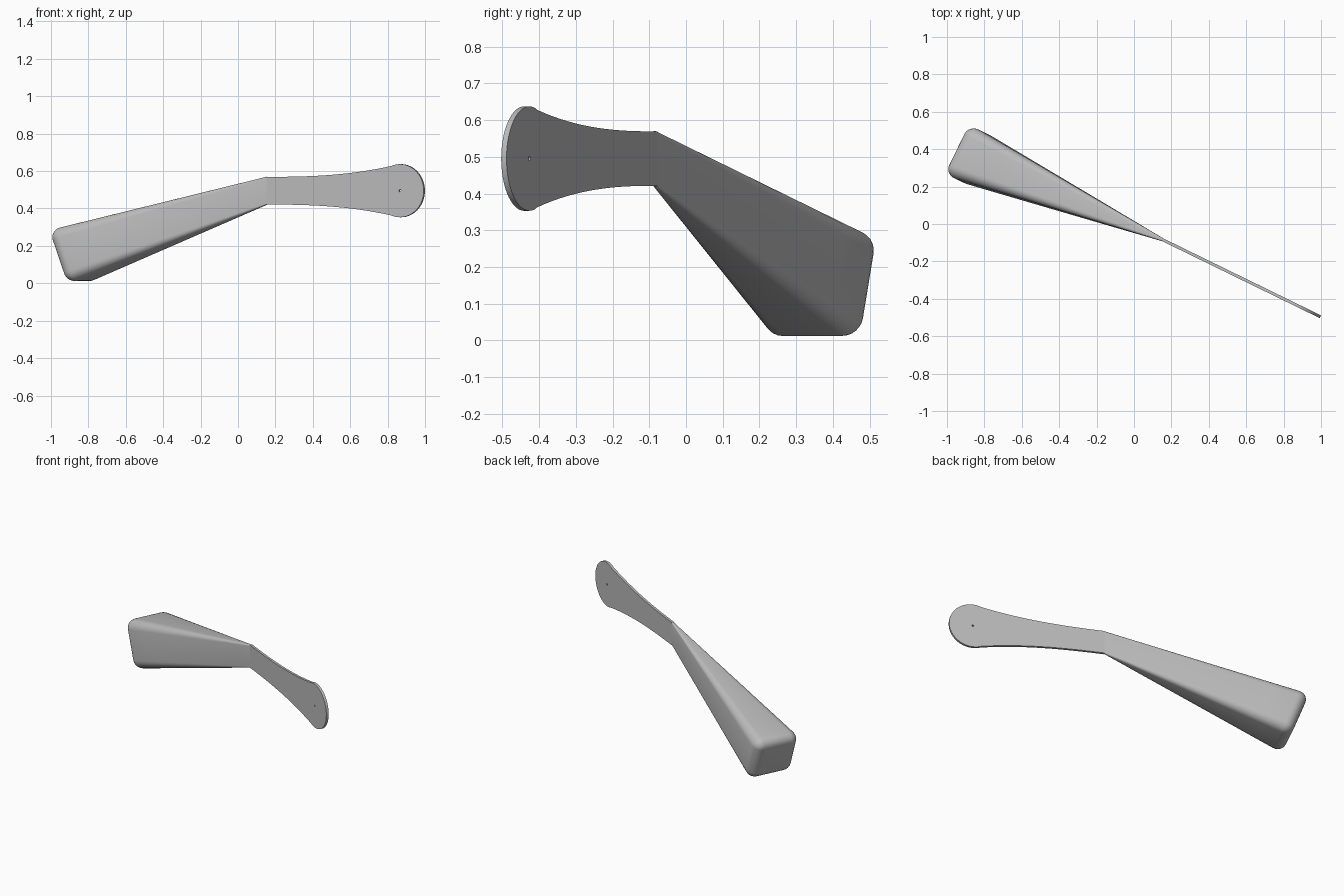
import bpy, bmesh, math
from mathutils import Vector, Matrix

cube = bpy.data.objects.get("Cube")
if cube:
    bpy.data.objects.remove(cube, do_unlink=True)

grey = bpy.data.materials.new("light grey")
grey.use_nodes = True
colour = (0.5, 0.5, 0.5, 1)
grey.diffuse_color = colour
grey.node_tree.nodes["Principled BSDF"].inputs["Base Color"].default_value = colour

# Shared frame: x along the blade, y up, z across the blade, origin at the bend
along = Vector((0.899, -0.439, 0)).normalized()
up = Vector((0, 0, 1))
across = along.cross(up)
frame = Matrix((along, up, across)).transposed().to_4x4()
frame.translation = (0.155, -0.085, 0.495)
THICK = 0.016


def finish(ob):
    ob.matrix_world = frame
    bpy.ops.object.select_all(action="DESELECT")
    ob.select_set(True)
    bpy.context.view_layer.objects.active = ob
    if ob.type == "CURVE":
        bpy.ops.object.convert(target="MESH")
        ob = bpy.context.object
    ob.data.materials.clear()
    ob.data.materials.append(grey)
    bpy.ops.object.shade_smooth_by_angle(angle=math.radians(35))


# Flat blade: flared outline with a round tip and a small pin hole
centre, radius = 0.794, 0.142
flare = [(0.745 * i / 16, 0.074 + 0.125 * (0.745 * i / 16) ** 2.58) for i in range(17)]
tip = [(centre + radius * math.cos(a), radius * math.sin(a))
       for a in (math.radians(105 - 210 * i / 40) for i in range(41))]
outline = flare + tip + [(x, -y) for x, y in reversed(flare)]
hole = [(centre + 0.006 * math.cos(math.tau * i / 16), 0.006 * math.sin(math.tau * i / 16))
        for i in range(16)]

curve = bpy.data.curves.new("flat_blade", "CURVE")
curve.dimensions = "2D"
curve.fill_mode = "BOTH"
curve.extrude = THICK / 2
for loop in (outline, hole):
    spline = curve.splines.new("POLY")
    spline.points.add(len(loop) - 1)
    spline.use_cyclic_u = True
    for point, (x, y) in zip(spline.points, loop):
        point.co = (x, y, 0, 1)
blade = bpy.data.objects.new("flat_blade", curve)
bpy.context.collection.objects.link(blade)
finish(blade)

# Tapered handle: rounded rectangles lofted from the thin bend to the wide butt
ROUND, STEPS = 0.06, 6
thin_mid, wide_mid = Vector((0, 0, 0)), Vector((-1.165, -0.355, 0.05))
thin_up, wide_up = Vector((0, 0.075, 0)), Vector((-0.055, 0.145, 0))
length = (wide_mid - thin_mid).length


def section(bm, f, inset):
    mid = thin_mid.lerp(wide_mid, f)
    half_up = thin_up.lerp(wide_up, f)
    h = half_up.length - inset
    w = THICK / 2 + (0.152 - THICK / 2) * f - inset
    r = max(THICK / 2 * 0.9 + (ROUND - THICK / 2 * 0.9) * f - inset, 0.002)
    verts = []
    for k, (sx, sy) in enumerate(((1, 1), (-1, 1), (-1, -1), (1, -1))):
        for i in range(STEPS + 1):
            a = math.pi / 2 * (k + i / STEPS)
            side = sx * (w - r) + r * math.cos(a)
            rise = sy * (h - r) + r * math.sin(a)
            verts.append(bm.verts.new(mid + half_up.normalized() * rise + Vector((0, 0, side))))
    return verts


bm = bmesh.new()
rings = [section(bm, f / 8 * (1 - ROUND / length), 0) for f in range(9)]
for i in range(1, STEPS + 1):
    a = math.pi / 2 * i / STEPS
    rings.append(section(bm, 1 - ROUND * (1 - math.sin(a)) / length, ROUND * (1 - math.cos(a))))
for first, second in zip(rings, rings[1:]):
    for i in range(len(first)):
        j = (i + 1) % len(first)
        bm.faces.new((first[i], first[j], second[j], second[i]))
bm.faces.new(rings[0])
bm.faces.new(rings[-1])
bmesh.ops.recalc_face_normals(bm, faces=bm.faces)
mesh = bpy.data.meshes.new("tapered_handle")
bm.to_mesh(mesh)
bm.free()
handle = bpy.data.objects.new("tapered_handle", mesh)
bpy.context.collection.objects.link(handle)
finish(handle)
